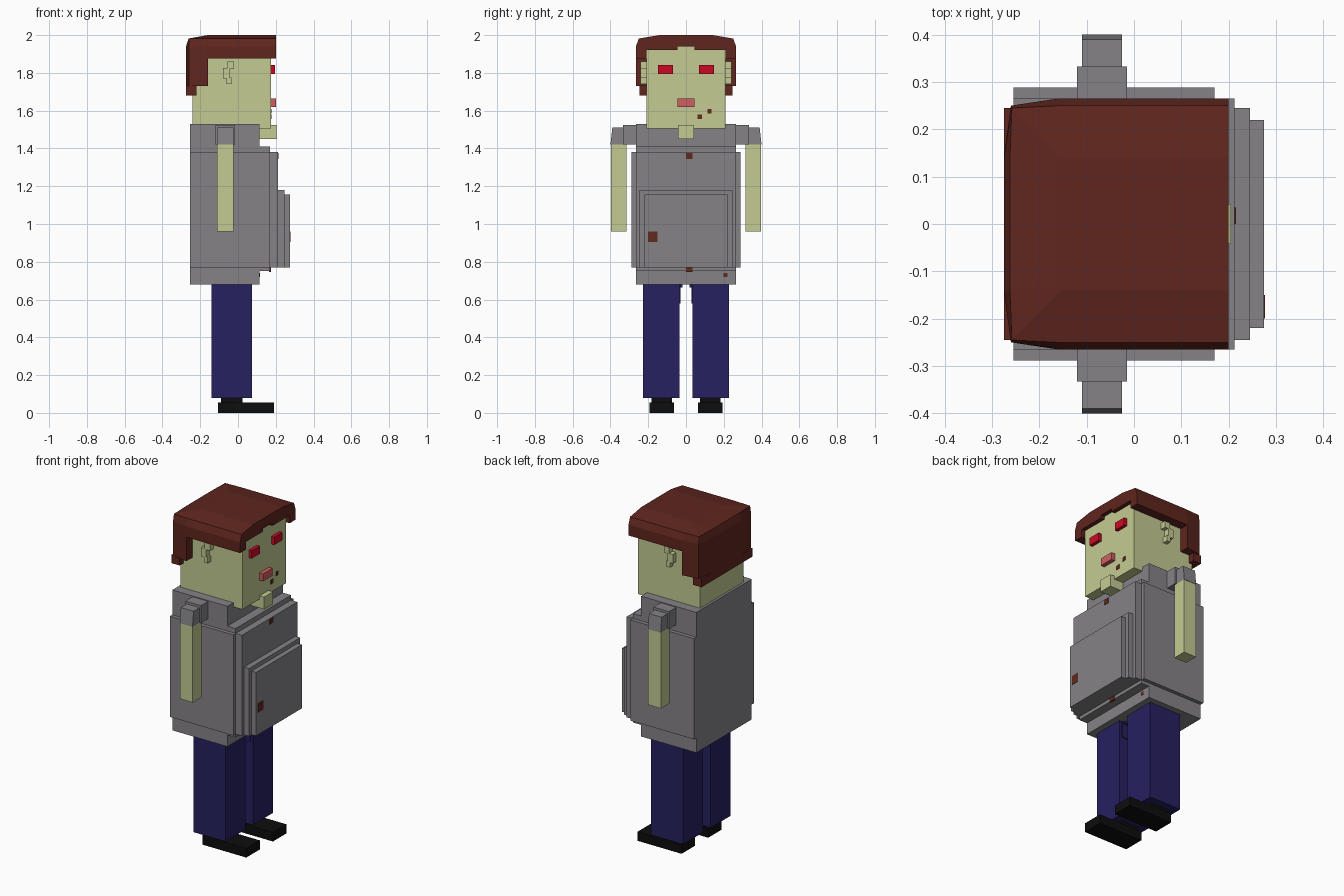
import bpy, bmesh


def material(name, rgb):
    m = bpy.data.materials.new(name)
    m.diffuse_color = (*rgb, 1)
    return m


SKIN = material("skin", (0.55, 0.60, 0.29))
HAIR = material("hair", (0.115, 0.019, 0.013))
SHIRT = material("shirt", (0.235, 0.225, 0.24))
TROUSERS = material("trousers", (0.019, 0.015, 0.117))
SHOES = material("shoes", (0.004, 0.004, 0.004))
RED = material("eye_red", (0.6, 0.003, 0.017))
PINK = material("mouth_pink", (0.62, 0.115, 0.115))
STAIN = material("stain", (0.115, 0.022, 0.013))


def make(name, bm, mat):
    bmesh.ops.recalc_face_normals(bm, faces=bm.faces)
    me = bpy.data.meshes.new(name)
    bm.to_mesh(me)
    bm.free()
    me.materials.append(mat)
    ob = bpy.data.objects.new(name, me)
    bpy.context.collection.objects.link(ob)
    return ob


def add_rings(bm, rings):
    """Loft closed rings of equal length and cap both ends."""
    vs = [[bm.verts.new(p) for p in r] for r in rings]
    n = len(vs[0])
    for a, b in zip(vs, vs[1:]):
        for i in range(n):
            j = (i + 1) % n
            bm.faces.new((a[i], a[j], b[j], b[i]))
    bm.faces.new(vs[0])
    bm.faces.new(vs[-1])


def boxes(name, mat, *bounds):
    """One object from boxes given as (x0, x1, y0, y1, z0, z1)."""
    bm = bmesh.new()
    for x0, x1, y0, y1, z0, z1 in bounds:
        plan = [(x0, y0), (x1, y0), (x1, y1), (x0, y1)]
        add_rings(bm, [[(x, y, z) for x, y in plan] for z in (z0, z1)])
    return make(name, bm, mat)


def pair(name, mat, *bounds):
    """Boxes on the +y side, mirrored to -y."""
    ob = boxes(name, mat, *bounds)
    mod = ob.modifiers.new("mirror", 'MIRROR')
    mod.use_axis = (False, True, False)
    return ob


def both_sides(half, z):
    return [(x, -y, z) for x, y in half] + [(x, y, z) for x, y in reversed(half)]


# head and face
boxes("head", SKIN, (-0.24, 0.175, -0.208, 0.208, 1.505, 1.95))
boxes("chin", SKIN, (0.11, 0.205, -0.042, 0.042, 1.45, 1.525))
pair("ears", SKIN, (-0.055, -0.02, 0.2, 0.24, 1.82, 1.86),
     (-0.08, -0.045, 0.2, 0.24, 1.77, 1.825),
     (-0.06, -0.035, 0.2, 0.24, 1.74, 1.775))
pair("eyes", RED, (0.17, 0.195, 0.07, 0.147, 1.795, 1.842))
boxes("mouth", PINK, (0.17, 0.2, -0.045, 0.045, 1.62, 1.665))
boxes("face_stains", STAIN, (0.17, 0.178, 0.06, 0.085, 1.555, 1.58),
      (0.17, 0.178, 0.113, 0.135, 1.585, 1.61))

# hair cap with chamfered crown, and back panel
outer = [(0.2, 0.265), (-0.16, 0.265), (-0.26, 0.25), (-0.275, 0.14)]
mid = [(0.2, 0.25), (-0.16, 0.25), (-0.258, 0.245), (-0.262, 0.14)]
crown = [(0.2, 0.14), (0.0, 0.14), (-0.155, 0.14), (-0.16, 0.13)]
bm = bmesh.new()
add_rings(bm, [both_sides(outer, 1.94), both_sides(mid, 1.982), both_sides(crown, 2.0)])
add_rings(bm, [both_sides(outer[1:], z) for z in (1.73, 1.94)])
make("hair_cap", bm, HAIR)
boxes("hair_nape", HAIR, (-0.275, -0.22, -0.245, 0.245, 1.68, 1.73))
pair("hair_sides", HAIR, (-0.16, 0.2, 0.208, 0.265, 1.875, 1.94))
pair("hair_fringe", HAIR, (0.17, 0.2, 0.045, 0.21, 1.922, 1.94))

# shirt with stepped belly
boxes("shirt_body", SHIRT, (-0.255, 0.115, -0.265, 0.265, 0.68, 1.53),
      (-0.255, 0.17, -0.288, 0.288, 0.77, 1.38))
boxes("belly", SHIRT, (0.0, 0.17, -0.265, 0.265, 0.75, 1.41),
      (0.1, 0.212, -0.265, 0.265, 0.77, 1.38),
      (0.1, 0.245, -0.245, 0.245, 0.77, 1.18),
      (0.1, 0.275, -0.22, 0.22, 0.77, 1.155))
boxes("shirt_stains", STAIN, (0.2, 0.215, 0.0, 0.035, 1.345, 1.375),
      (0.27, 0.277, -0.2, -0.15, 0.905, 0.96),
      (0.165, 0.174, 0.0, 0.035, 0.745, 0.77),
      (0.11, 0.117, 0.198, 0.22, 0.72, 0.74))

# arms and sleeves
pair("shoulders", SHIRT, (-0.12, -0.015, 0.26, 0.333, 1.42, 1.525))
bm = bmesh.new()
for s in (1, -1):
    add_rings(bm, [[(-0.11, s * 0.3, z), (-0.025, s * 0.3, z),
                    (-0.025, s * w, z), (-0.11, s * w, z)]
                   for z, w in ((1.42, 0.4), (1.51, 0.39))])
make("sleeves", bm, SHIRT)
pair("arms", SKIN, (-0.11, -0.025, 0.315, 0.398, 0.96, 1.42))

# legs and feet
pair("legs", TROUSERS, (-0.14, 0.075, 0.035, 0.228, 0.08, 0.68),
     (-0.14, 0.06, 0.028, 0.1, 0.58, 0.68))
pair("crotch", TROUSERS, (-0.1, 0.05, 0.018, 0.1, 0.665, 0.69))
pair("shoes", SHOES, (-0.105, 0.19, 0.063, 0.192, 0.0, 0.055),
     (-0.09, 0.025, 0.075, 0.182, 0.05, 0.085))
